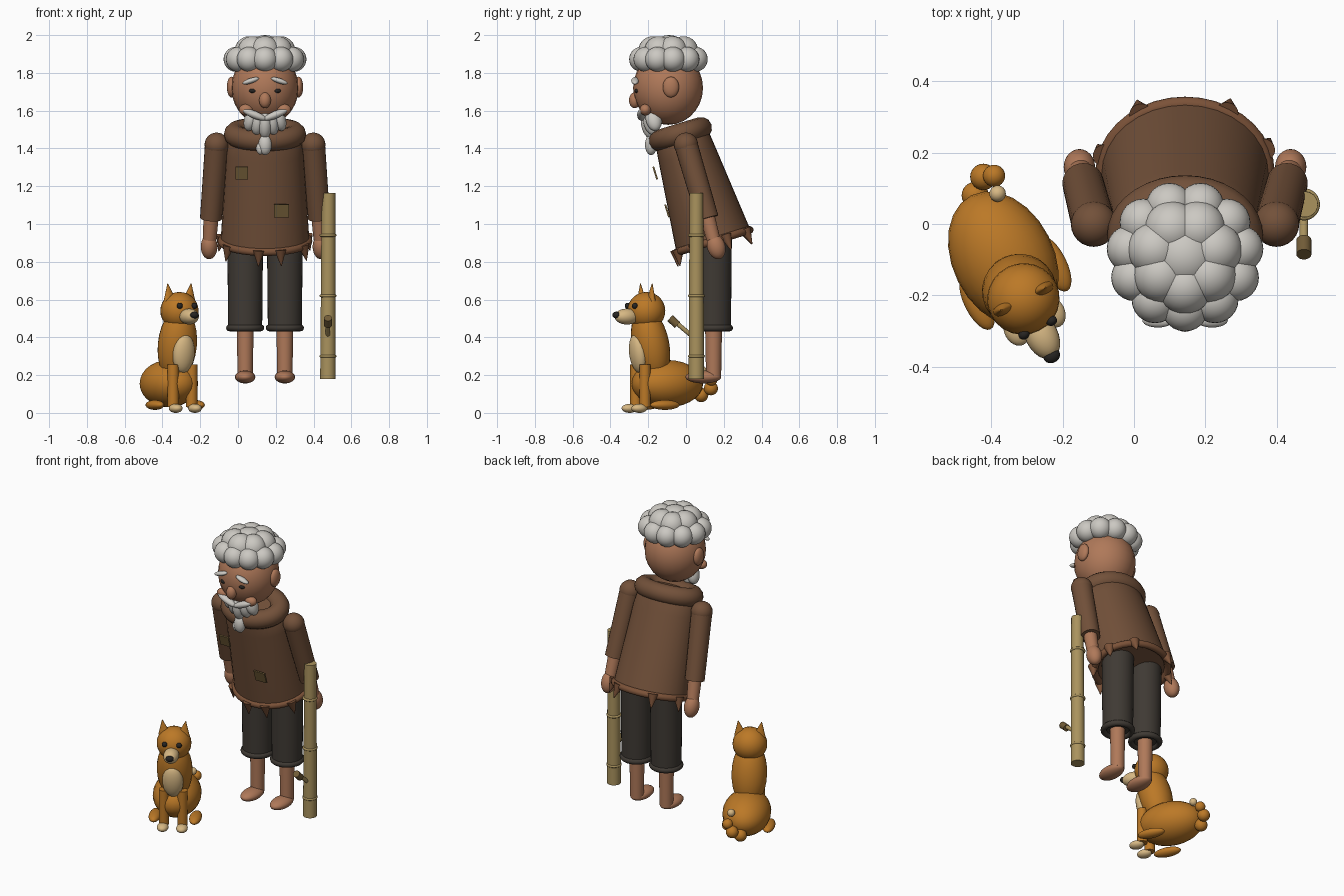
import bpy, bmesh
from math import sin, cos, pi, radians
from mathutils import Matrix, Vector, Euler

if "Cube" in bpy.data.objects:
    bpy.data.objects.remove(bpy.data.objects["Cube"])


def material(name, rgb):
    m = bpy.data.materials.new(name)
    m.use_nodes = True
    m.diffuse_color = (*rgb, 1)
    m.node_tree.nodes["Principled BSDF"].inputs["Base Color"].default_value = (*rgb, 1)
    return m


SKIN = material("warm_skin", (0.43, 0.19, 0.10))
SHIRT = material("brown_cloth", (0.17, 0.082, 0.042))
HEM = material("russet_cloth", (0.20, 0.085, 0.04))
TROUSER = material("charcoal_cloth", (0.05, 0.042, 0.034))
HAIR = material("silver_hair", (0.60, 0.58, 0.54))
FUR = material("orange_fur", (0.50, 0.19, 0.02))
CREAM = material("cream_fur", (0.68, 0.48, 0.23))
BAMBOO = material("bamboo", (0.40, 0.29, 0.11))
PATCH = material("olive_patch", (0.17, 0.11, 0.04))
DARK = material("near_black", (0.02, 0.018, 0.016))

made = []


def finish(name, bm, mat, matrix):
    bmesh.ops.transform(bm, matrix=matrix, verts=bm.verts)
    bmesh.ops.recalc_face_normals(bm, faces=bm.faces)
    me = bpy.data.meshes.new(name)
    bm.to_mesh(me)
    bm.free()
    me.materials.append(mat)
    ob = bpy.data.objects.new(name, me)
    bpy.context.collection.objects.link(ob)
    made.append(ob)
    return ob


def place(loc, rot=(0, 0, 0), size=(1, 1, 1)):
    turn = Euler([radians(a) for a in rot]).to_matrix().to_4x4()
    return Matrix.Translation(loc) @ turn @ Matrix.Diagonal((*size, 1))


def blob(name, mat, loc, size, rot=(0, 0, 0), base=Matrix()):
    bm = bmesh.new()
    bmesh.ops.create_uvsphere(bm, u_segments=24, v_segments=14, radius=1)
    return finish(name, bm, mat, base @ place(loc, rot, size))


def slab(name, mat, loc, size, rot=(0, 0, 0), base=Matrix()):
    bm = bmesh.new()
    bmesh.ops.create_cube(bm, size=1)
    return finish(name, bm, mat, base @ place(loc, rot, size))


def loft(name, mat, sections, base=Matrix(), sides=32):
    """Capped tube through elliptical sections (z, rx, ry)."""
    bm = bmesh.new()
    rings = [[bm.verts.new((rx * cos(2 * pi * i / sides), ry * sin(2 * pi * i / sides), z))
              for i in range(sides)] for z, rx, ry in sections]
    for a, b in zip(rings, rings[1:]):
        for i in range(sides):
            j = (i + 1) % sides
            bm.faces.new((a[i], a[j], b[j], b[i]))
    bm.faces.new(rings[0])
    bm.faces.new(rings[-1])
    return finish(name, bm, mat, base)


def rod(name, mat, start, end, r0, r1, base=Matrix()):
    start, axis = Vector(start), Vector(end) - Vector(start)
    turn = axis.to_track_quat('Z', 'Y').to_matrix().to_4x4()
    return loft(name, mat, [(0, r0, r0), (axis.length, r1, r1)],
                base @ Matrix.Translation(start) @ turn, 24)


def ring(name, mat, rx, ry, r, base):
    bm = bmesh.new()
    n, m = 36, 12
    vs = [[bm.verts.new(((rx + r * cos(2 * pi * j / m)) * cos(2 * pi * i / n),
                         (ry + r * cos(2 * pi * j / m)) * sin(2 * pi * i / n),
                         r * sin(2 * pi * j / m))) for j in range(m)] for i in range(n)]
    for i in range(n):
        for j in range(m):
            k, l = (i + 1) % n, (j + 1) % m
            bm.faces.new((vs[i][j], vs[k][j], vs[k][l], vs[i][l]))
    return finish(name, bm, mat, base)


CX = 0.143
SIDES = ((-1, "right"), (1, "left"))

# Stooping shirt, hem, collar, ragged scraps and patches
body = place((CX, 0.145, 0.91), (17, 0, 0))
loft("shirt", SHIRT, [(0, 0.235, 0.205), (0.48, 0.205, 0.155), (0.57, 0.19, 0.145), (0.62, 0.15, 0.135)], body)
ring("shirt_hem", HEM, 0.23, 0.2, 0.021, body)
ring("collar", SHIRT, 0.16, 0.115, 0.058, place((CX, -0.03, 1.475), (17, 0, 0)))
for i, deg in enumerate((20, 60, 122, 165, 215, 262, 290, 330)):
    a = radians(deg)
    top = Vector((0.235 * cos(a), 0.205 * sin(a), 0.01))
    tip = Vector((top.x * 1.08, top.y * 1.08, -0.075))
    rod(f"hem_scrap_{i}", HEM, top, tip, 0.032, 0.002, body)
for i, (x, y, z, w) in enumerate(((0.02, -0.163, 1.27, 0.068), (0.23, -0.1, 1.07, 0.078))):
    slab(f"shirt_patch_{i}", PATCH, (x, y, z), (w, 0.0095, 0.07), (17, 0, 0))

for s, side in SIDES:
    # Arms
    shoulder = (CX + s * 0.256, 0.0, 1.42)
    cuff = (CX + s * 0.286, 0.115, 1.03)
    blob(side + "_shoulder", SHIRT, shoulder, (0.064, 0.064, 0.064))
    rod(side + "_sleeve", SHIRT, shoulder, cuff, 0.062, 0.058)
    rod(side + "_wrist", SKIN, cuff, (CX + s * 0.293, 0.145, 0.92), 0.04, 0.036)
    blob(side + "_hand", SKIN, (CX + s * 0.296, 0.16, 0.88), (0.044, 0.048, 0.068), (17, 0, 0))
    # Legs
    x = CX + s * 0.105
    loft(side + "_trouser_leg", TROUSER, [(0.45, 0.09, 0.09), (0.95, 0.095, 0.095)],
         Matrix.Translation((x, 0.148, 0)))
    ring(side + "_trouser_cuff", TROUSER, 0.083, 0.083, 0.018, place((x, 0.148, 0.45)))
    rod(side + "_shin", SKIN, (x, 0.146, 0.19), (x, 0.146, 0.47), 0.04, 0.045)
    blob(side + "_foot", SKIN, (x, 0.092, 0.19), (0.054, 0.095, 0.034))
    # Face
    blob(side + "_ear", SKIN, (CX + s * 0.178, -0.08, 1.725), (0.024, 0.043, 0.055))
    blob(side + "_eye", DARK, (CX + s * 0.063, -0.258, 1.705), (0.022, 0.014, 0.012))
    blob(side + "_eyebrow", HAIR, (CX + s * 0.076, -0.27, 1.758), (0.046, 0.02, 0.014), (0, s * 18, 0))
    blob(side + "_cheek", SKIN, (CX + s * 0.1, -0.215, 1.605), (0.038, 0.03, 0.03))
    blob(side + "_moustache", HAIR, (CX + s * 0.055, -0.235, 1.578), (0.068, 0.024, 0.02), (0, s * -22, 0))

blob("head", SKIN, (CX, -0.095, 1.72), (0.178, 0.185, 0.195))
blob("nose", SKIN, (CX, -0.272, 1.655), (0.031, 0.03, 0.042))

# Beard of hanging locks with a small tuft
for i in range(-2, 3):
    blob(f"beard_lock_{i + 2}", HAIR, (CX + i * 0.037, -0.195 + abs(i) * 0.012, 1.525 + abs(i) * 0.014),
         (0.036, 0.042, 0.075 - abs(i) * 0.006), (12, i * -9, 0))
blob("beard_tuft", HAIR, (CX, -0.185, 1.42), (0.036, 0.032, 0.055))
blob("beard_side_tuft", HAIR, (CX - 0.025, -0.185, 1.40), (0.022, 0.022, 0.032))

# Curly hair in two rings around a crown
for name, count, rx, ry, z, r in (("lower", 11, 0.155, 0.145, 1.872, 0.066),
                                  ("upper", 7, 0.085, 0.085, 1.916, 0.078)):
    for i in range(count):
        a = 2 * pi * i / count - pi / 2
        blob(f"{name}_curl_{i}", HAIR, (CX + rx * cos(a), -0.09 + ry * sin(a), z), (r, r, r))
blob("crown_curl", HAIR, (CX, -0.09, 1.925), (0.09, 0.09, 0.075))

# Bamboo staff with node rings and a small pipe
SX, SY = 0.476, 0.055
rod("staff", BAMBOO, (SX, SY, 0.18), (SX + 0.003, SY, 1.165), 0.041, 0.036)
for i, z in enumerate((0.30, 0.62, 0.94)):
    ring(f"staff_node_{i}", BAMBOO, 0.037, 0.037, 0.008, place((SX, SY, z)))
rod("pipe_stem", BAMBOO, (SX, 0.04, 0.40), (SX, -0.055, 0.48), 0.012, 0.012)
rod("pipe_bowl", PATCH, (SX, -0.045, 0.465), (SX, -0.085, 0.502), 0.021, 0.021)

# Sitting dog, turned toward the front left
dog = place((-0.31, -0.21, 0), (0, 0, 26.6))
blob("dog_haunches", FUR, (0, 0.125, 0.155), (0.142, 0.2, 0.125), base=dog)
blob("dog_chest", FUR, (0, 0.025, 0.36), (0.105, 0.098, 0.2), (12, 0, 0), dog)
blob("dog_bib", CREAM, (0, -0.05, 0.315), (0.062, 0.042, 0.105), (8, 0, 0), dog)
blob("dog_head", FUR, (0, 0, 0.54), (0.102, 0.1, 0.1), base=dog)
blob("dog_muzzle", CREAM, (0, -0.115, 0.51), (0.046, 0.07, 0.042), base=dog)
blob("dog_nose", DARK, (0, -0.178, 0.518), (0.024, 0.02, 0.018), base=dog)
for s, side in SIDES:
    blob(f"dog_{side}_eye", DARK, (s * 0.043, -0.09, 0.567), (0.016, 0.014, 0.016), base=dog)
    loft(f"dog_{side}_ear", FUR, [(0, 0.036, 0.02), (0.09, 0.002, 0.002)],
         dog @ place((s * 0.057, 0, 0.595), (0, s * 8, 0)), 20)
    rod(f"dog_{side}_front_leg", FUR, (s * 0.055, -0.035, 0.03), (s * 0.055, -0.035, 0.255), 0.03, 0.03, dog)
    blob(f"dog_{side}_front_paw", CREAM, (s * 0.057, -0.07, 0.024), (0.034, 0.045, 0.024), base=dog)
    blob(f"dog_{side}_hind_foot", FUR, (s * 0.12, 0.05, 0.042), (0.036, 0.085, 0.026), base=dog)
for i, (x, y, z, r) in enumerate(((-0.445, 0.08, 0.095, 0.038), (-0.422, 0.132, 0.13, 0.037),
                                  (-0.392, 0.135, 0.175, 0.031))):
    blob(f"dog_tail_{i}", FUR, (x, y, z), (r, r, r))
blob("dog_tail_tip", CREAM, (-0.382, 0.085, 0.225), (0.023, 0.023, 0.023))

# Smooth shading with crisp rims
bpy.ops.object.select_all(action='DESELECT')
for ob in made:
    ob.select_set(True)
bpy.context.view_layer.objects.active = made[0]
bpy.ops.object.shade_smooth_by_angle(angle=radians(40))
